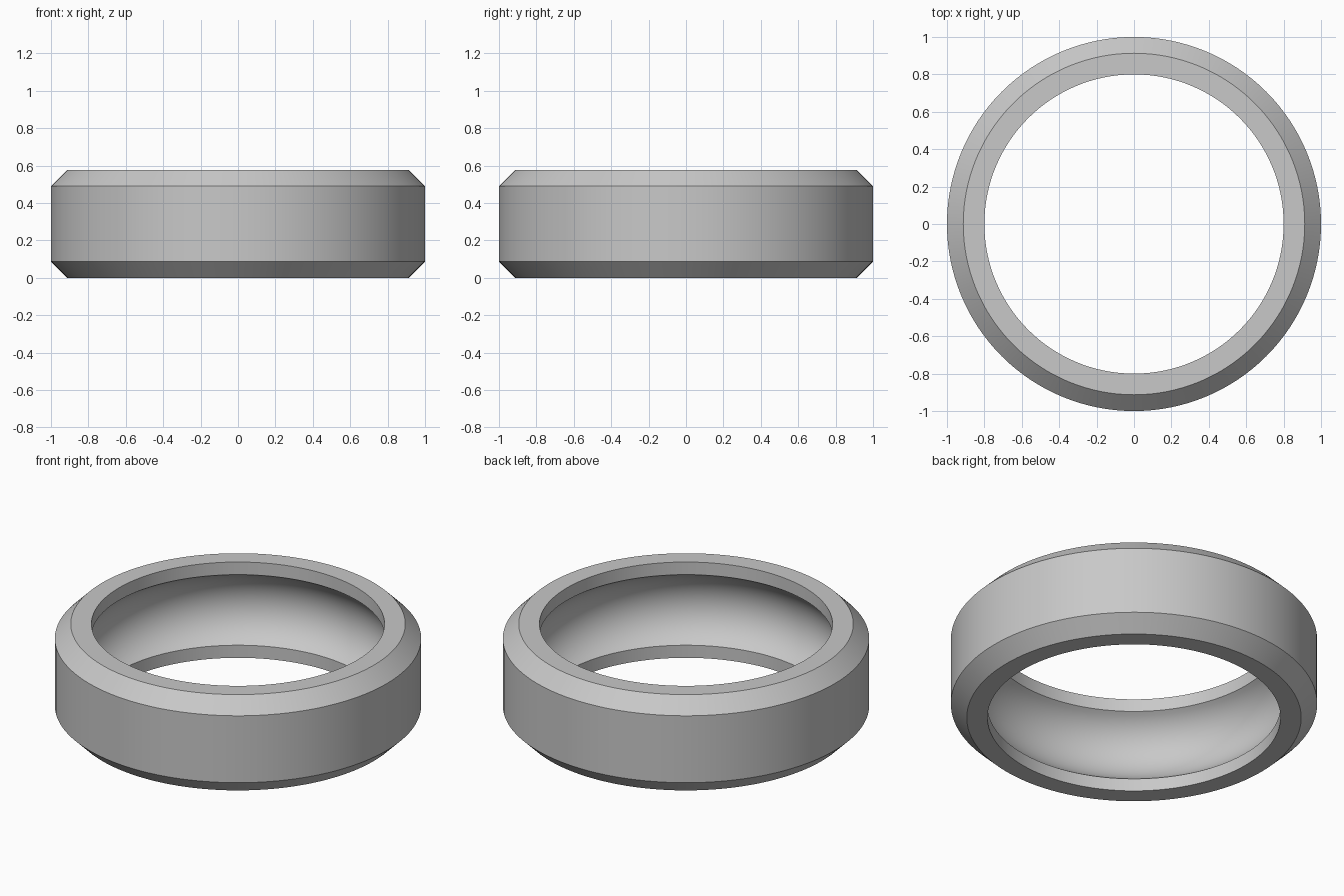
import bpy, bmesh, math

cube = bpy.data.objects.get("Cube")
if cube:
    bpy.data.objects.remove(cube, do_unlink=True)

HEIGHT, OUTER, BORE, CHAMFER = 0.577, 1.0, 0.80, 0.087
LIP, DEPTH = 0.076, 0.12
SEGMENTS, ARC_STEPS = 128, 20

steel = bpy.data.materials.new("steel grey")
steel.use_nodes = True
grey = (0.58, 0.58, 0.58, 1)
steel.diffuse_color = grey
steel.node_tree.nodes["Principled BSDF"].inputs["Base Color"].default_value = grey

# Outer outline with chamfers, as (radius, height)
profile = [(BORE, 0), (OUTER - CHAMFER, 0), (OUTER, CHAMFER),
           (OUTER, HEIGHT - CHAMFER), (OUTER - CHAMFER, HEIGHT), (BORE, HEIGHT)]

# Round ball groove between the two inner lips, from top to bottom
half = HEIGHT / 2 - LIP
arc_radius = (half ** 2 + DEPTH ** 2) / (2 * DEPTH)
arc_centre = BORE + DEPTH - arc_radius
limit = math.asin(half / arc_radius)
if DEPTH > half:
    limit = math.pi - limit
for i in range(ARC_STEPS + 1):
    a = limit * (1 - 2 * i / ARC_STEPS)
    profile.append((arc_centre + arc_radius * math.cos(a),
                    HEIGHT / 2 + arc_radius * math.sin(a)))

# Sweep the closed profile around the z axis
bm = bmesh.new()
verts = [bm.verts.new((r, 0, z)) for r, z in profile]
edges = [bm.edges.new((v, verts[i - 1])) for i, v in enumerate(verts)]
bmesh.ops.spin(bm, geom=verts + edges, cent=(0, 0, 0), axis=(0, 0, 1),
               angle=math.tau, steps=SEGMENTS, use_merge=True)
bmesh.ops.remove_doubles(bm, verts=bm.verts, dist=0.0001)
bmesh.ops.recalc_face_normals(bm, faces=bm.faces)
mesh = bpy.data.meshes.new("bearing_outer_ring")
bm.to_mesh(mesh)
bm.free()
mesh.materials.append(steel)

ring = bpy.data.objects.new("bearing_outer_ring", mesh)
bpy.context.collection.objects.link(ring)
bpy.ops.object.select_all(action="DESELECT")
ring.select_set(True)
bpy.context.view_layer.objects.active = ring
bpy.ops.object.shade_smooth_by_angle(angle=math.radians(25))
